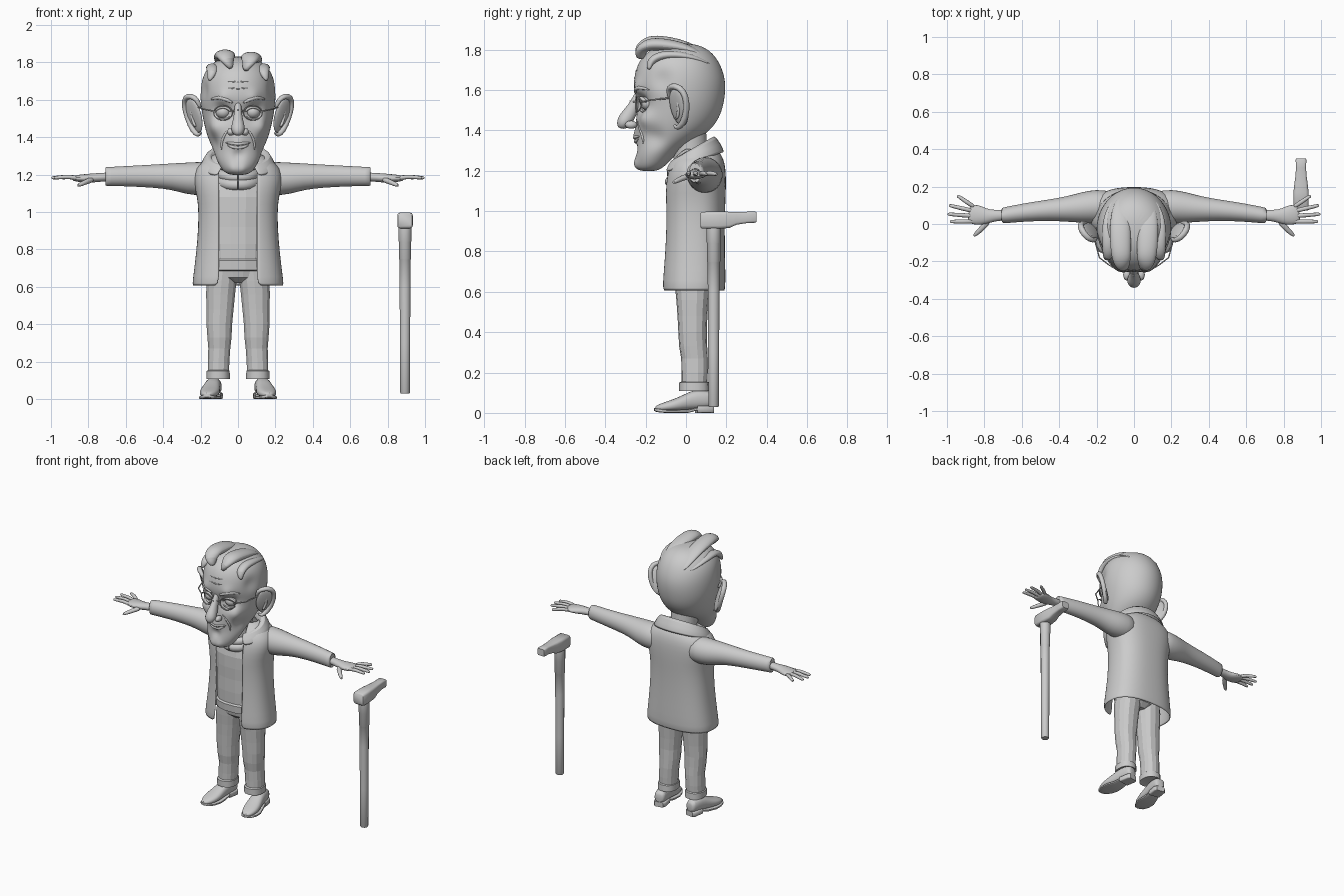
import bpy, bmesh, math
from mathutils import Vector, Euler

def finish(name, bm, sub=0, smooth=True, mirror=False, thick=0):
    bmesh.ops.recalc_face_normals(bm, faces=bm.faces)
    me = bpy.data.meshes.new(name)
    bm.to_mesh(me)
    bm.free()
    ob = bpy.data.objects.new(name, me)
    bpy.context.collection.objects.link(ob)
    bpy.ops.object.select_all(action='DESELECT')
    ob.select_set(True)
    bpy.context.view_layer.objects.active = ob
    if smooth:
        bpy.ops.object.shade_smooth_by_angle(angle=math.radians(50))
    if mirror:
        ob.modifiers.new("mirror", 'MIRROR').use_mirror_merge = False
    if thick:
        s = ob.modifiers.new("thickness", 'SOLIDIFY')
        s.thickness, s.offset = thick, 0
    if sub:
        s = ob.modifiers.new("smooth", 'SUBSURF')
        s.levels = s.render_levels = sub
    return ob

def skin(name, rings, closed=True, **kw):
    """Bridge equal-length point rings; closed rings get end caps."""
    bm = bmesh.new()
    rows = [[bm.verts.new(p) for p in r] for r in rings]
    n = len(rows[0])
    for a, b in zip(rows, rows[1:]):
        for i in range(n if closed else n - 1):
            j = (i + 1) % n
            bm.faces.new((a[i], a[j], b[j], b[i]))
    if closed:
        bm.faces.new(rows[0])
        bm.faces.new(rows[-1])
    return finish(name, bm, **kw)

def power(v, n):
    return math.copysign(abs(v) ** (2 / n), v)

def oval(c, u, v, n=2, seg=16):
    return [Vector(c) + u * power(math.cos(a), n) + v * power(math.sin(a), n)
            for a in (2 * math.pi * (i + .5) / seg for i in range(seg))]

def stack(name, rows, n=2, seg=16, **kw):
    """Horizontal slices: z, centre x, half width, front y, back y."""
    return skin(name, [oval((x, (f + b) / 2, z), Vector((w, 0, 0)), Vector((0, (b - f) / 2, 0)), n, seg)
                       for z, x, w, f, b in rows], **kw)

def tube(name, path, up=(0, 0, 1), n=2, seg=10, **kw):
    """Sweep along x, y, z, side radius, up radius."""
    pts, rings = [Vector(p[:3]) for p in path], []
    for i, p in enumerate(path):
        t = (pts[min(i + 1, len(pts) - 1)] - pts[max(i - 1, 0)]).normalized()
        side = t.cross(Vector(up)).normalized()
        rings.append(oval(pts[i], side * p[3], side.cross(t) * p[4], n, seg))
    return skin(name, rings, **kw)

def ball(name, loc, scale, rot=(0, 0, 0), **kw):
    bm = bmesh.new()
    bmesh.ops.create_uvsphere(bm, u_segments=16, v_segments=10, radius=1)
    m = Euler(rot).to_matrix()
    for v in bm.verts:
        v.co = m @ (v.co * Vector(scale)) + Vector(loc)
    return finish(name, bm, **kw)

# Head, with sculpted bumps: x, y, z, radius, push vector
head = stack("head", [(z, 0, w, f, b) for z, w, f, b in (
    (1.197, .04, -.225, -.15), (1.215, .08, -.25, -.11), (1.27, .112, -.255, -.06), (1.32, .132, -.247, 0),
    (1.37, .152, -.25, .085), (1.42, .17, -.252, .14), (1.48, .185, -.247, .175), (1.54, .196, -.24, .19),
    (1.60, .203, -.262, .198), (1.66, .202, -.26, .195), (1.72, .192, -.245, .175), (1.77, .165, -.215, .145),
    (1.81, .12, -.16, .10), (1.832, .05, -.08, .03))], seg=24, sub=2)
bpy.ops.object.modifier_apply(modifier="smooth")
for x, y, z, r, push in (
        (.08, -.215, 1.535, .045, (0, .035, 0)), (.085, -.23, 1.61, .04, (0, -.016, 0)),
        (.115, -.19, 1.455, .045, (.012, -.018, 0)), (.12, -.15, 1.37, .05, (-.016, .01, 0)),
        (.03, -.255, 1.225, .03, (0, -.012, 0)), (0, -.25, 1.305, .03, (0, .014, 0)),
        (0, -.25, 1.37, .035, (0, -.012, 0)), (.19, -.12, 1.65, .05, (-.014, 0, 0))):
    for s in ((-1, 1) if x else (1,)):
        for v in head.data.vertices:
            w = math.exp(-(v.co - Vector((s * x, y, z))).length_squared / r ** 2)
            v.co += Vector((s * push[0], push[1], push[2])) * w
head.data.update()
bpy.context.view_layer.update()

def stroke(name, pts, r, lift=0, **kw):
    """Thin strip projected on to the face: x, z points."""
    path = []
    for i, (x, z) in enumerate(pts):
        hit, p, _, _ = head.ray_cast(Vector((x, -1, z)), Vector((0, 1, 0)))
        k = r * (.45 if i in (0, len(pts) - 1) else 1)
        path.append((x, (p.y if hit else -.2) - lift, z, k, k))
    tube(name, path, up=(0, 1, 0), seg=8, sub=1, **kw)

# Face details
tube("nose", [(0, -.232, 1.59, .018, .02), (0, -.25, 1.54, .02, .024), (0, -.275, 1.49, .028, .035),
              (0, -.302, 1.45, .04, .04), (0, -.318, 1.425, .032, .03), (0, -.32, 1.408, .014, .016)],
     up=(0, 1, 0), seg=12, sub=2)
ball("nostril", (.038, -.272, 1.428), (.02, .03, .02), mirror=True)
ball("eye", (.079, -.187, 1.535), (.041, .041, .036), mirror=True)
stroke("eyebrow", [(.025, 1.582), (.06, 1.60), (.1, 1.617), (.15, 1.60)], .012, mirror=True)
tube("upper_eyelid", [(.036, -.222, 1.535, .007, .01), (.06, -.229, 1.562, .009, .01),
                      (.098, -.222, 1.563, .009, .01), (.124, -.195, 1.538, .007, .01)],
     up=(0, 1, 0), sub=1, mirror=True)
stroke("eye_bag", [(.04, 1.512), (.075, 1.488), (.12, 1.505)], .009, mirror=True)
stroke("smile_fold", [(.045, 1.45), (.075, 1.41), (.09, 1.365), (.088, 1.33)], .008, mirror=True)
stroke("upper_lip", [(-.07, 1.37), (-.03, 1.368), (0, 1.362), (.03, 1.368), (.07, 1.37)], .009)
stroke("lower_lip", [(-.06, 1.36), (-.03, 1.347), (0, 1.343), (.03, 1.347), (.06, 1.36)], .01)
for z in (1.655, 1.69):
    stroke("forehead_wrinkle", [(-.11, z), (-.05, z + .012), (0, z), (.05, z + .012), (.11, z)], .005)

# Ears
ball("ear_bowl", (.235, -.035, 1.515), (.014, .058, .098), (0, .3, -.75), mirror=True)
tube("ear_rim", [(x, y, z, r, r) for x, y, z, r in (
    (.2, -.075, 1.55, .01), (.215, -.092, 1.6, .014), (.25, -.075, 1.622, .017), (.283, -.03, 1.615, .018),
    (.288, 0, 1.57, .017), (.27, .005, 1.5, .016), (.24, -.012, 1.435, .018), (.212, -.045, 1.405, .014),
    (.195, -.06, 1.43, .008))], up=(.7, -.7, 0), sub=1, mirror=True)
tube("ear_inner_fold", [(.22, -.07, 1.575, .008, .008), (.25, -.045, 1.57, .01, .01),
                        (.248, -.03, 1.5, .01, .01), (.225, -.05, 1.45, .008, .008)],
     up=(.7, -.7, 0), sub=1, mirror=True)

# Spectacles
rim = [(.08 + .05 * math.cos(a), -.247 + .025 * max(0, math.cos(a)), 1.53 + .038 * math.sin(a), .0035, .0035)
       for a in (math.tau * i / 24 for i in range(25))]
tube("glasses_rim", rim, up=(0, 1, 0), seg=6, mirror=True)
tube("glasses_temple", [(.13, -.222, 1.54, .004, .004), (.185, -.18, 1.55, .004, .004),
                        (.212, -.08, 1.56, .004, .004)], seg=6, mirror=True)
tube("glasses_bridge", [(-.032, -.247, 1.54, .004, .004), (0, -.277, 1.545, .004, .004),
                        (.032, -.247, 1.54, .004, .004)], seg=6)

# Swept-back hair locks
for s, d in ((-1, .0), (1, -.012)):
    tube("hair_top_lock", [(s * .035, -.225, 1.765 + d, .025, .02), (s * .055, -.228, 1.81 + d, .045, .028),
                           (s * .068, -.185, 1.842 + d, .055, .034), (s * .072, -.1, 1.836 + d, .06, .034),
                           (s * .075, .01, 1.82 + d, .058, .024), (s * .07, .1, 1.77 + d, .045, .016),
                           (s * .06, .15, 1.72 + d, .02, .008)], sub=2)
tube("hair_side_lock", [(.155, -.185, 1.70, .012, .01), (.14, -.18, 1.745, .03, .022), (.135, -.12, 1.775, .035, .024),
                        (.14, -.03, 1.775, .035, .02), (.13, .06, 1.755, .03, .014), (.1, .13, 1.72, .012, .006)],
     sub=2, mirror=True)

# Neck and rolled sweater collar
stack("neck", [(1.08, 0, .1, -.07, .12), (1.25, 0, .085, -.06, .11), (1.42, 0, .09, -.1, .1)])
for z, r, k in ((1.165, .095, .03), (1.205, .09, .026)):
    tube("roll_neck", [(r * math.sin(a), .02 - r * math.cos(a), z - .02 * math.cos(a), k, k)
                       for a in (math.tau * i / 24 for i in range(25))], seg=10)

# Sweater and hips
stack("sweater", [(.685, 0, .14, -.085, .13), (.69, 0, .155, -.095, .14), (.74, 0, .158, -.098, .14),
                  (.75, 0, .15, -.09, .14), (.83, 0, .155, -.092, .14), (.92, 0, .155, -.09, .14),
                  (1.0, 0, .16, -.092, .15), (1.08, 0, .17, -.09, .15), (1.15, 0, .15, -.075, .15),
                  (1.2, 0, .1, -.05, .13)], n=2.4, smooth=False)
stack("hips", [(.62, 0, .06, -.02, .09), (.65, 0, .14, -.06, .125), (.72, 0, .15, -.075, .13)], smooth=False)

# Trouser legs and cuffs
stack("trouser_leg", [(.13, .105, .058, -.022, .105), (.2, .104, .059, -.022, .108), (.27, .1, .06, -.024, .108),
                      (.33, .099, .066, -.034, .105), (.4, .1, .07, -.038, .103), (.48, .096, .074, -.042, .106),
                      (.56, .093, .079, -.048, .112), (.63, .088, .082, -.055, .12), (.7, .08, .075, -.06, .125)],
      n=2.3, seg=14, smooth=False, mirror=True)
stack("trouser_cuff", [(.112, .106, .05, -.02, .1), (.108, .106, .064, -.034, .116), (.15, .106, .063, -.034, .114),
                       (.155, .105, .055, -.024, .106)], n=2.3, seg=14, mirror=True)

# Shoes: distance from heel, half width, low z, high z, toes turned out
def along_shoe(name, rows, n, **kw):
    d = Vector((.045, -.28, 0)).normalized()
    side = Vector((-d.y, d.x, 0))
    skin(name, [oval(Vector((.12, .135, (lo + hi) / 2)) + d * t, side * w, Vector((0, 0, (hi - lo) / 2)), n, 12)
                for t, w, lo, hi in rows], mirror=True, **kw)
along_shoe("shoe", [(0, .028, .03, .085), (.012, .04, .022, .11), (.09, .044, .015, .12), (.14, .048, .012, .095),
                    (.19, .056, .008, .072), (.24, .05, .008, .055), (.275, .033, .01, .042),
                    (.292, .014, .014, .032)], 2.5, sub=1)
along_shoe("shoe_sole", [(.085, .04, .012, .026), (.13, .047, 0, .018), (.19, .06, 0, .016),
                         (.24, .053, 0, .016), (.28, .035, .004, .02), (.296, .012, .01, .024)], 5)
along_shoe("shoe_heel", [(0, .03, 0, .035), (.015, .042, 0, .035), (.085, .042, 0, .035)], 8)

# Open-fronted coat: z, half width, front y, back y, front gap
rings = []
for z, w, f, b, gap in ((.602, .242, -.122, .19, .1), (.7, .228, -.116, .19, .1), (.85, .211, -.106, .186, .1),
                        (1.0, .204, -.104, .187, .1), (1.09, .215, -.108, .192, .1), (1.17, .235, -.1, .193, .1),
                        (1.235, .225, -.08, .188, .1), (1.28, .165, -.05, .17, .09), (1.31, .11, -.01, .14, .08)):
    a0 = math.asin((gap / w) ** 1.25)
    rings.append([(w * power(math.sin(a), 2.5), (f + b) / 2 - (b - f) / 2 * power(math.cos(a), 2.5), z)
                  for a in (a0 + (math.tau - 2 * a0) * i / 28 for i in range(29))])
skin("coat", rings, closed=False, thick=.012, sub=1)

# Folded collar, high at the nape and falling to the lapels
collar = []
for i in range(21):
    a = math.radians(-150 + 15 * i)
    s, c = math.sin(a), math.cos(a)
    collar.append([(.125 * s, .03 + .085 * c, 1.255 + .045 * c), (.15 * s, .03 + .1 * c, 1.305 + .065 * c),
                   (.168 * s, .03 + .118 * c, 1.308 + .06 * c), (.205 * s, .03 + .16 * c, 1.235 + .055 * c)])
skin("coat_collar", collar, closed=False, thick=.012, sub=1)

# Sleeves, hollow at the cuff
tube("coat_sleeve", [(.1, .095, 1.18, .085, .09), (.2, .095, 1.178, .092, .092), (.27, .088, 1.18, .085, .087),
                     (.35, .08, 1.19, .07, .072), (.45, .074, 1.192, .058, .063), (.58, .063, 1.192, .05, .056),
                     (.70, .045, 1.19, .043, .051), (.71, .045, 1.19, .043, .051), (.709, .045, 1.19, .037, .045),
                     (.66, .05, 1.19, .034, .04)], seg=16, sub=1, mirror=True)

# Hands
tube("hand", [(.66, .048, 1.19, .03, .026), (.75, .045, 1.185, .03, .024), (.79, .04, 1.18, .044, .026),
              (.84, .048, 1.18, .057, .022), (.875, .055, 1.18, .052, .016), (.885, .056, 1.18, .04, .01)],
     seg=12, sub=1, mirror=True)
for name, y0, x1, y1 in (("index_finger", .014, .985, .013), ("middle_finger", .043, .997, .053),
                         ("ring_finger", .07, .99, .1), ("little_finger", .095, .945, .152)):
    tube(name, [(.86 + (x1 - .86) * t, y0 + (y1 - y0) * t, 1.18 + h, r, r) for t, h, r in (
        (-.1, 0, .013), (.3, .007, .012), (.4, .008, .013), (.68, .006, .011), (.95, .003, .01), (1, .002, .006))],
         seg=8, sub=1, mirror=True)
tube("thumb", [(.775, .02, 1.175, .02, .018), (.81, -.02, 1.163, .016, .015), (.835, -.045, 1.15, .014, .013),
               (.86, -.066, 1.14, .009, .009)], seg=8, sub=1, mirror=True)

# Walking cane
stack("cane_shaft", [(z, .893, r, .137 - r, .137 + r) for z, r in (
    (.03, .024), (.035, .027), (.3, .028), (.6, .03), (.745, .031), (.75, .034), (.84, .034), (.845, .036),
    (.915, .036))], seg=12)
rows = ((.072, .038, .92, .99), (.08, .042, .912, .997), (.17, .041, .912, .998), (.215, .036, .916, .997),
        (.25, .031, .932, .996), (.3, .027, .94, .997), (.343, .029, .942, .998), (.35, .026, .946, .994))
skin("cane_handle", [oval((.893, y, (lo + hi) / 2), Vector((w, 0, 0)), Vector((0, 0, (hi - lo) / 2)), 6, 12)
                     for y, w, lo, hi in rows])
